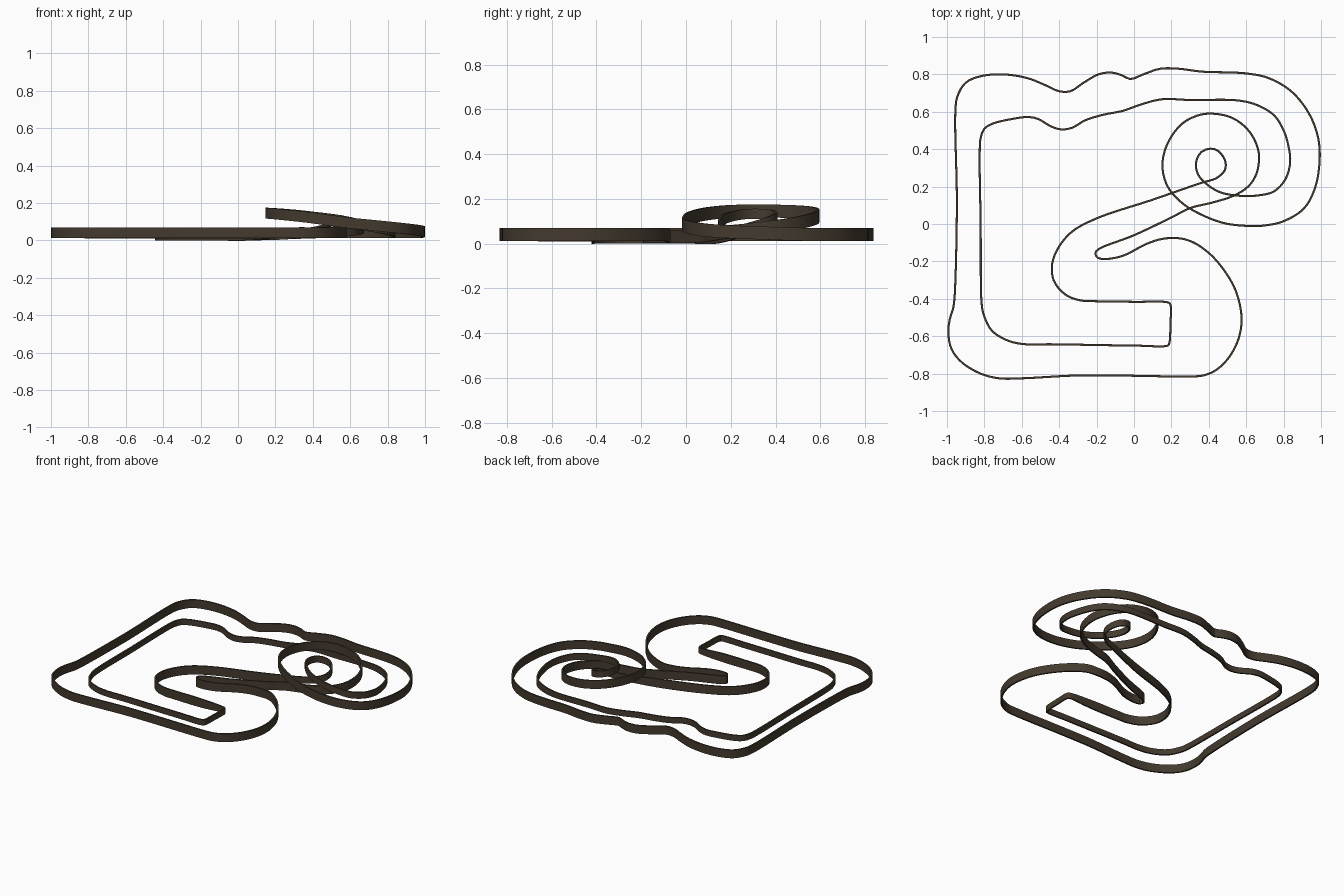
import bpy, bmesh
from mathutils import Vector

mat = bpy.data.materials.new("dark brown")
mat.diffuse_color = (0.058, 0.043, 0.028, 1)


def spline(pts, step=0.02):
    """Closed centripetal spline through (x, y, z bottom, height) points."""
    out, n = [], len(pts)
    P = [Vector(p) for p in pts]
    for i in range(n):
        a, b, c, d = (P[(i + k) % n] for k in (-1, 0, 1, 2))
        t = [0.0]
        for u, v in ((a, b), (b, c), (c, d)):
            t.append(t[-1] + max((v - u).length, 1e-4) ** 0.5)
        count = max(2, int((c - b).length / step))
        for k in range(count):
            s = t[1] + (t[2] - t[1]) * k / count
            mix = lambda p, q, i0, i1: p + (q - p) * ((s - t[i0]) / (t[i1] - t[i0]))
            a1, a2, a3 = mix(a, b, 0, 1), mix(b, c, 1, 2), mix(c, d, 2, 3)
            out.append(mix(mix(a1, a2, 0, 2), mix(a2, a3, 1, 3), 1, 2))
    return out


def wall(name, pts, thick=0.011):
    """Thin rectangular wall swept along the closed path."""
    path = spline(pts)
    bm = bmesh.new()
    rings, n = [], len(path)
    for i, p in enumerate(path):
        d = path[(i + 1) % n].xy - path[i - 1].xy
        side = Vector((-d.y, d.x)).normalized() * thick / 2
        rings.append([bm.verts.new((p.x + s * side.x, p.y + s * side.y, p.z + h * p.w))
                      for s, h in ((-1, 0), (1, 0), (1, 1), (-1, 1))])
    for i in range(n):
        a, b = rings[i], rings[(i + 1) % n]
        for k in range(4):
            m = (k + 1) % 4
            bm.faces.new((a[k], a[m], b[m], b[k]))
    bmesh.ops.recalc_face_normals(bm, faces=bm.faces)
    me = bpy.data.meshes.new(name)
    bm.to_mesh(me)
    bm.free()
    me.materials.append(mat)
    ob = bpy.data.objects.new(name, me)
    bpy.context.collection.objects.link(ob)
    bpy.context.view_layer.objects.active = ob
    ob.select_set(True)
    bpy.ops.object.shade_smooth_by_angle()
    ob.select_set(False)


def level(pts, z, h):
    return [(x, y, z, h) for x, y in pts]


def slope(pts, h):
    return [(x, y, z, h) for x, y, z in pts]


# outer wall: left side and wavy back
outer_back = [
    (-.96, -.40), (-.947, .1), (-.955, .60), (-.945, .68), (-.90, .755), (-.82, .79),
    (-.70, .80), (-.57, .78), (-.48, .745), (-.40, .71), (-.34, .71), (-.27, .755),
    (-.19, .80), (-.12, .81), (-.065, .795), (-.02, .775), (.05, .80), (.14, .83),
    (.24, .83), (.36, .815), (.60, .805)]
# outer wall: climbing spiral and descent
outer_spiral = [
    (.72, .78, .012), (.84, .71, .012), (.93, .60, .012), (.98, .48, .014), (.993, .36, .018),
    (.97, .2, .024), (.91, .085, .032), (.80, .015, .044), (.68, -.01, .056), (.60, -.01, .064),
    (.48, .005, .08), (.36, .05, .096), (.26, .11, .107), (.18, .20, .115), (.152, .31, .117),
    (.175, .42, .116), (.25, .53, .111), (.34, .58, .103), (.42, .59, .094), (.53, .565, .08),
    (.62, .49, .062), (.667, .38, .045), (.655, .27, .032), (.61, .20, .025), (.53, .15, .018),
    (.42, .115, .012), (.30, .085, .008)]
# outer wall: hairpin, big bend and front
outer_hairpin = [
    (.2, .035), (.0, -.06), (-.19, -.135), (-.207, -.155), (-.195, -.18), (-.15, -.187),
    (-.06, -.17), (.07, -.105), (.15, -.08), (.23, -.075)]
outer_front = [
    (.31, -.095), (.40, -.155), (.48, -.245), (.545, -.36), (.575, -.5), (.56, -.61),
    (.51, -.71), (.44, -.78), (.37, -.81), (.30, -.815), (-.1, -.81), (-.31, -.81),
    (-.60, -.825), (-.72, -.825), (-.82, -.80), (-.92, -.74), (-.975, -.67),
    (-.993, -.58), (-.985, -.51), (-.967, -.45)]
wall("outer_wall", level(outer_back, .012, .058) + slope(outer_spiral, .058)
     + level(outer_hairpin, .004, .058) + level(outer_front, .012, .058))

# inner wall: left side and wavy back
inner_back = [
    (-.815, -.42), (-.82, 0), (-.825, .38), (-.82, .46), (-.80, .51), (-.76, .535),
    (-.66, .56), (-.56, .572), (-.51, .56), (-.44, .52), (-.385, .505), (-.33, .515),
    (-.26, .555), (-.16, .585), (-.06, .605), (.04, .64), (.15, .667), (.30, .663), (.56, .66)]
# inner wall: tight climbing spiral
inner_spiral = [
    (.66, .635, .012), (.75, .58, .012), (.80, .50, .013), (.825, .42, .015), (.835, .33, .02),
    (.81, .24, .028), (.75, .175, .04), (.68, .155, .052), (.58, .15, .066), (.46, .17, .088),
    (.38, .22, .103), (.34, .27, .11), (.332, .33, .111), (.36, .385, .106), (.41, .403, .096),
    (.45, .39, .086), (.487, .34, .067), (.487, .29, .052), (.44, .245, .035), (.36, .22, .022)]
# inner wall: long bend and square end
inner_bend = [
    (.1, .13), (-.20, .03), (-.33, -.04), (-.40, -.12), (-.437, -.21), (-.43, -.30),
    (-.37, -.375), (-.29, -.408), (-.20, -.413), (.0, -.416)]
inner_front = [
    (.185, -.42), (.195, -.43), (.195, -.53), (.188, -.64), (.18, -.65), (.0, -.65),
    (-.45, -.643), (-.58, -.643), (-.67, -.625), (-.76, -.57), (-.805, -.48)]
wall("inner_wall", level(inner_back, .012, .04) + slope(inner_spiral, .045)
     + level(inner_bend, .0, .06) + level(inner_front, .01, .04))
